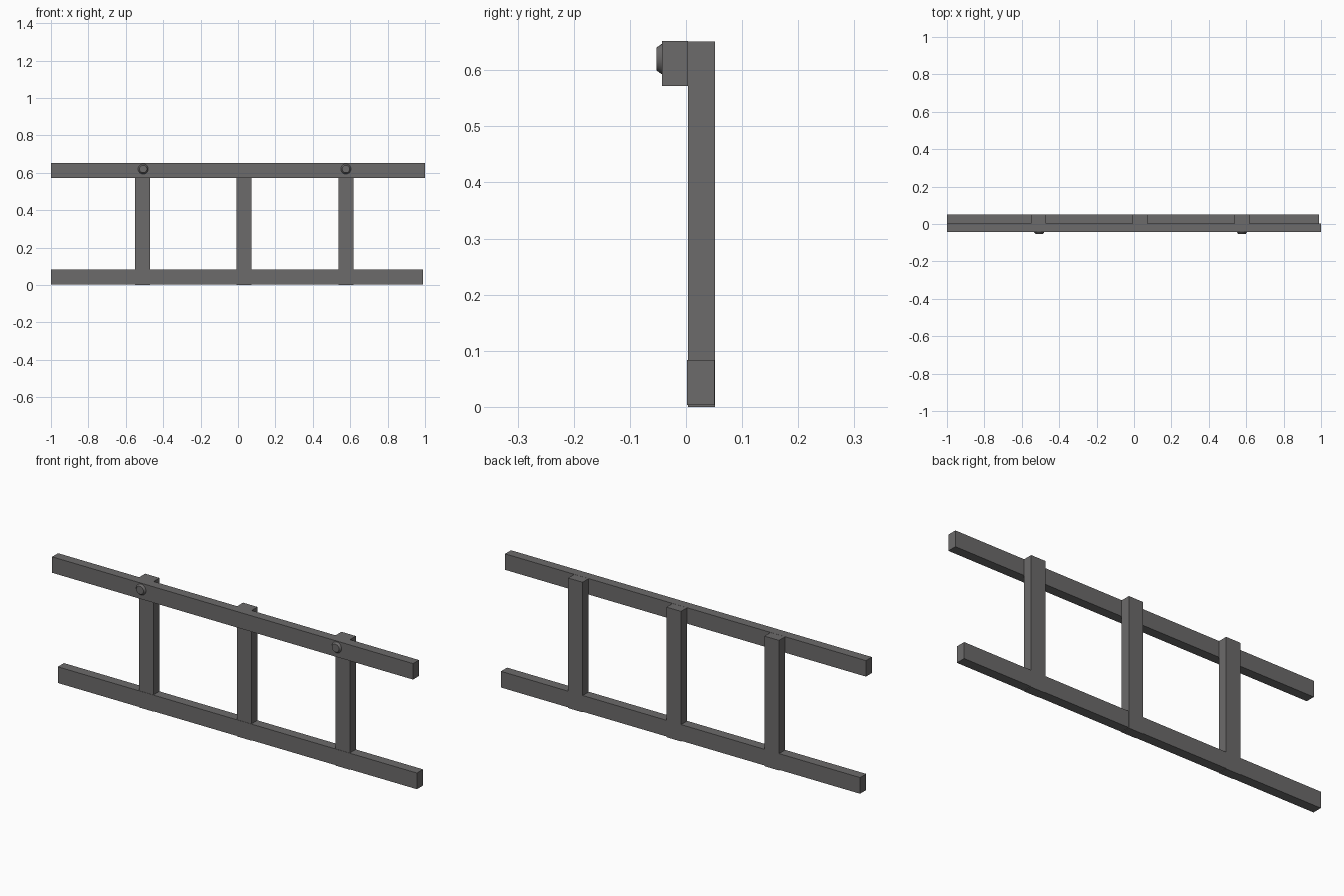
import bpy, bmesh, math
from mathutils import Matrix

if "Cube" in bpy.data.objects:
    bpy.data.objects.remove(bpy.data.objects["Cube"])

grey = bpy.data.materials.new("dark grey metal")
grey.diffuse_color = (0.15, 0.145, 0.145, 1)
grey.use_nodes = True
grey.node_tree.nodes["Principled BSDF"].inputs["Base Color"].default_value = grey.diffuse_color


def finish(name, bm):
    mesh = bpy.data.meshes.new(name)
    bm.to_mesh(mesh)
    bm.free()
    mesh.materials.append(grey)
    obj = bpy.data.objects.new(name, mesh)
    bpy.context.collection.objects.link(obj)
    return obj


def box(name, x, y, z):
    bm = bmesh.new()
    bmesh.ops.create_cube(bm, size=1)
    for v in bm.verts:
        v.co = [lo + (c + 0.5) * (hi - lo) for c, (lo, hi) in zip(v.co, (x, y, z))]
    return finish(name, bm)


def bolt(name, x, z):
    # tapered disc facing the front (-y), base slightly sunk in the rail
    bm = bmesh.new()
    turn = Matrix.Translation((x, -0.0475, z)) @ Matrix.Rotation(math.radians(90), 4, 'X')
    bmesh.ops.create_cone(bm, cap_ends=True, segments=24, radius1=0.028,
                          radius2=0.020, depth=0.011, matrix=turn)
    obj = finish(name, bm)
    bpy.context.view_layer.objects.active = obj
    obj.select_set(True)
    bpy.ops.object.shade_smooth_by_angle(angle=math.radians(30))
    obj.select_set(False)


# rails
box("top_rail", (-1, 1), (-0.043, 0.004), (0.572, 0.652))
box("bottom_rail", (-1, 0.99), (0.002, 0.0505), (0.003, 0.084))

# posts behind the top rail
for i, x in enumerate((-0.511, 0.032, 0.577)):
    box(f"post_{i + 1}", (x - 0.04, x + 0.04), (0.0035, 0.0515), (0, 0.6515))

# bolt heads on the outer posts
for side, x in (("left", -0.507), ("right", 0.577)):
    bolt(f"bolt_{side}", x, 0.62)
